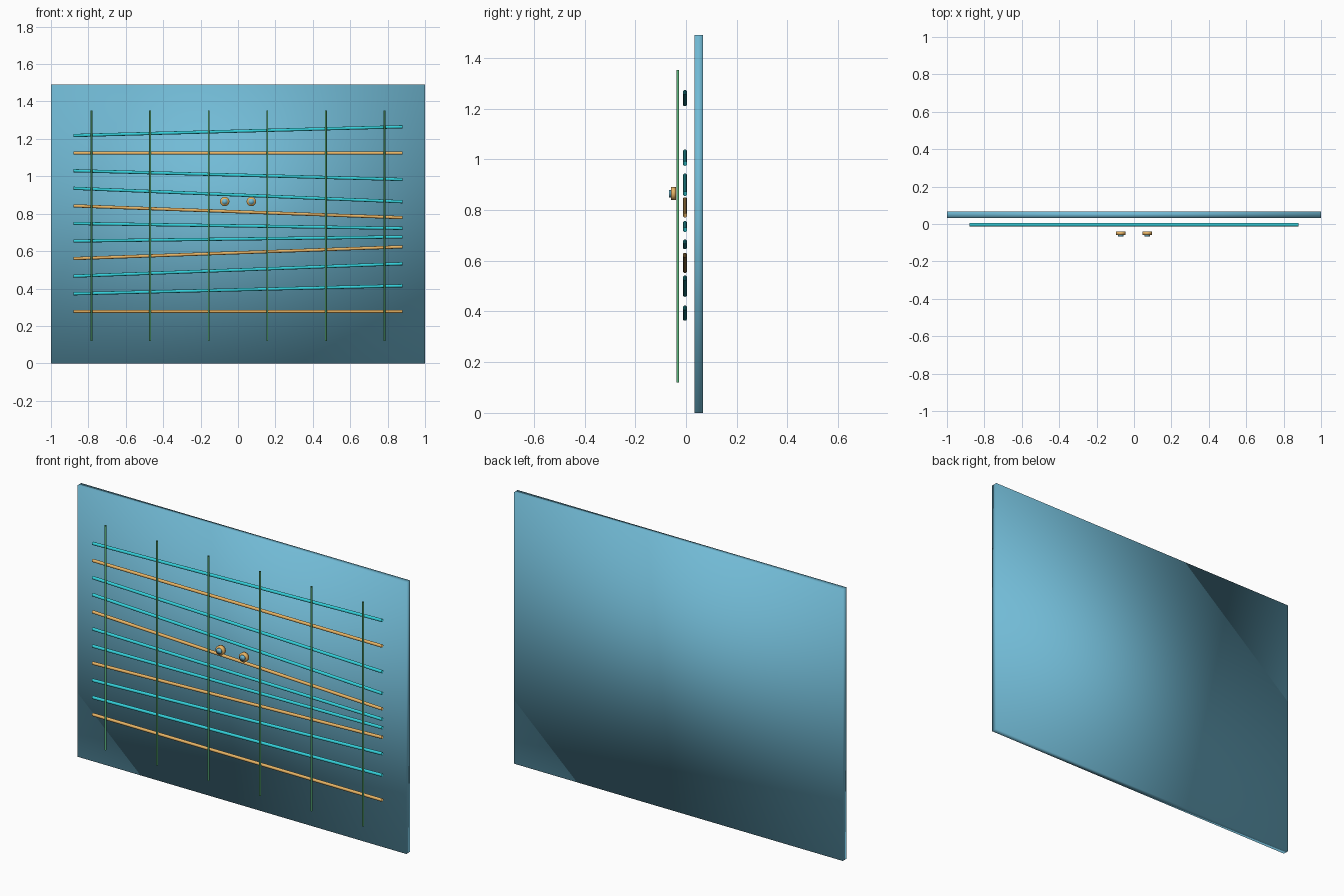
import bpy
from mathutils import Vector

default = bpy.data.objects.get("Cube")
if default:
    bpy.data.objects.remove(default, do_unlink=True)


def linear(c):
    c /= 255
    return c / 12.92 if c <= 0.04045 else ((c + 0.055) / 1.055) ** 2.4


def material(name, *rgb):
    colour = [linear(c) for c in rgb] + [1]
    mat = bpy.data.materials.new(name)
    mat.use_nodes = True
    mat.diffuse_color = colour
    mat.node_tree.nodes["Principled BSDF"].inputs["Base Color"].default_value = colour
    return mat


sky = material("sky blue", 114, 187, 214)
teal = material("bright teal", 52, 208, 218)
gold = material("warm gold", 234, 182, 102)
green = material("leaf green", 96, 188, 128)


def rod(name, start, end, radius, mat, fill="NOTHING", sides=16):
    """Smooth cylinder running from start to end."""
    start, end = Vector(start), Vector(end)
    axis = end - start
    bpy.ops.mesh.primitive_cylinder_add(
        vertices=sides, radius=radius, depth=axis.length,
        end_fill_type=fill, location=(start + end) / 2,
        rotation=axis.to_track_quat("Z", "Y").to_euler())
    ob = bpy.context.object
    ob.name = name
    ob.data.materials.append(mat)
    bpy.ops.object.shade_smooth()
    return ob


# Backing panel, smooth across all of its edges
bpy.ops.mesh.primitive_cube_add(size=1, location=(0, 0.05, 0.745))
panel = bpy.context.object
panel.name = "back_panel"
panel.scale = (2, 0.034, 1.49)
bpy.ops.object.transform_apply(location=False, rotation=False, scale=True)
bpy.ops.object.shade_smooth()
panel.data.materials.append(sky)

# Horizontal open tubes: even on the left, drifting up or down on the right
drift = [0.047, 0, -0.047, -0.072, -0.063, -0.026, 0.022, 0.063, 0.067, 0.043, 0]
for i, rise in enumerate(drift):
    z = 1.218 - 0.094 * i
    rod(f"cross_rod_{i + 1}", (-0.88, -0.004, z), (0.88, -0.004, z + rise),
        0.0085, gold if i % 3 == 1 else teal)

# Thin upright rods in front of the horizontal ones
for i in range(6):
    x = -0.783 + 0.3132 * i
    rod(f"upright_rod_{i + 1}", (x, -0.032, 0.12), (x, -0.032, 1.353), 0.005, green)

# Pair of round knobs with a small raised centre
for side, x in (("right", -0.071), ("left", 0.071)):
    rod(f"{side}_knob", (x, -0.04, 0.865), (x, -0.059, 0.865), 0.025, gold, "NGON", 24)
    rod(f"{side}_knob_centre", (x, -0.057, 0.865), (x, -0.067, 0.865), 0.015, sky, "NGON", 24)
